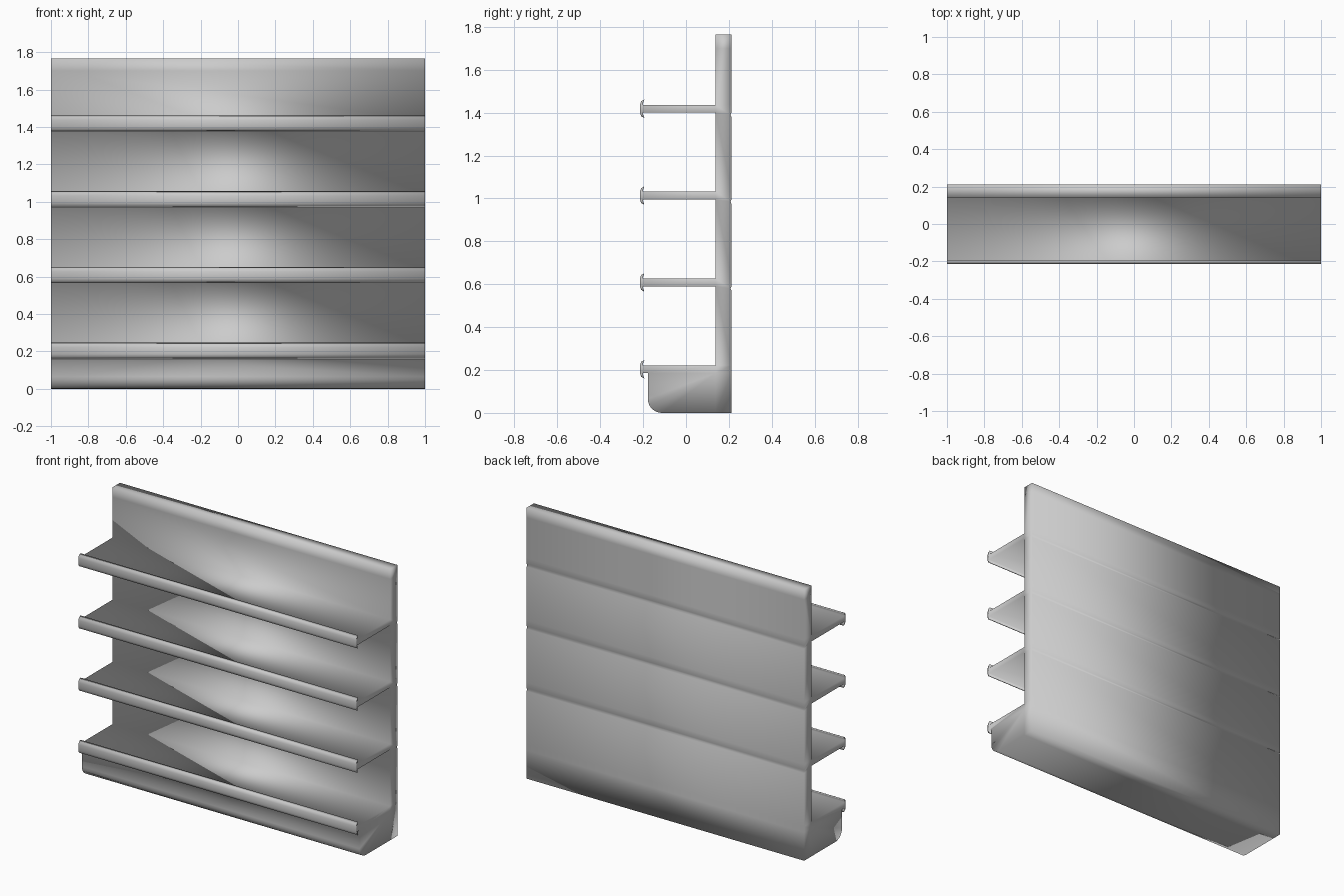
import bpy
import bmesh
from math import sin, cos, pi

cube = bpy.data.objects.get("Cube")
if cube:
    bpy.data.objects.remove(cube, do_unlink=True)

# Main dimensions
FRONT, BACK, TOP = 0.138, 0.212, 1.765      # back panel
THICK, SPACING, FIRST = 0.037, 0.405, 0.222  # shelves
BASE_FRONT, RADIUS = -0.178, 0.065           # plinth
LIP_IN, LIP_OUT = -0.201, -0.215             # shelf edge
shelf_tops = [FIRST + i * SPACING for i in range(4)]

bm = bmesh.new()
points = {}


def patch(outline):
    """One cell of the end section, sharing corners with its neighbours."""
    verts = []
    for y, z in outline:
        key = (round(y, 4), round(z, 4))
        if key not in points:
            points[key] = bm.verts.new((-1, y, z))
        verts.append(points[key])
    bm.faces.new(verts)


# Plinth with a rounded lower front edge
floor = FIRST - THICK
curve = [(BASE_FRONT + RADIUS * (1 - cos(k * pi / 12)),
          RADIUS * (1 - sin(k * pi / 12))) for k in range(7)]
patch([(BASE_FRONT, floor)] + curve + [(FRONT, 0), (FRONT, floor)])
patch([(FRONT, 0), (BACK, 0), (BACK, floor), (FRONT, floor)])

for i, top in enumerate(shelf_tops):
    low = top - THICK
    mid = top - THICK / 2

    # Shelf board
    board = [(LIP_IN, top), (LIP_IN, low)]
    if i == 0:
        board.append((BASE_FRONT, low))
    patch(board + [(FRONT, low), (FRONT, top)])

    # Curled front edge, mirrored above and below the board
    patch([(LIP_OUT, top), (LIP_OUT, low), (LIP_IN, low), (LIP_IN, top)])
    for s in (1, -1):
        patch([(LIP_IN, mid + s * THICK / 2), (LIP_OUT, mid + s * THICK / 2),
               (-0.209, mid + s * 0.035), (-0.194, mid + s * 0.043),
               (-0.199, mid + s * 0.031)])

    # Back panel at the shelf, with a fine seam behind the upper shelves
    seam = [(BACK - 0.004, low - 0.01)] if i else []
    patch([(FRONT, low)] + seam + [(BACK, low), (BACK, top), (FRONT, top)])

    # Back panel above the shelf
    if i < 3:
        high = top + SPACING - THICK
        patch([(FRONT, top), (BACK, top), (BACK, high - 0.02),
               (BACK - 0.004, high - 0.01), (FRONT, high)])
    else:
        rim = TOP - 0.065
        patch([(FRONT, top), (BACK, top), (BACK, rim), (FRONT, rim)])
        patch([(FRONT, rim), (BACK, rim), (BACK, TOP), (FRONT, TOP)])

# Run the section along the full width
result = bmesh.ops.extrude_face_region(bm, geom=bm.faces[:])
moved = [g for g in result["geom"] if isinstance(g, bmesh.types.BMVert)]
bmesh.ops.translate(bm, verts=moved, vec=(2, 0, 0))
bmesh.ops.recalc_face_normals(bm, faces=bm.faces[:])
for face in bm.faces:
    face.smooth = True

mesh = bpy.data.meshes.new("shelving_unit")
bm.to_mesh(mesh)
bm.free()
unit = bpy.data.objects.new("shelving_unit", mesh)
bpy.context.collection.objects.link(unit)

# Single grey finish
grey = bpy.data.materials.new("light_grey")
grey.use_nodes = True
colour = (0.6, 0.6, 0.6, 1)
grey.diffuse_color = colour
grey.node_tree.nodes["Principled BSDF"].inputs["Base Color"].default_value = colour
mesh.materials.append(grey)
